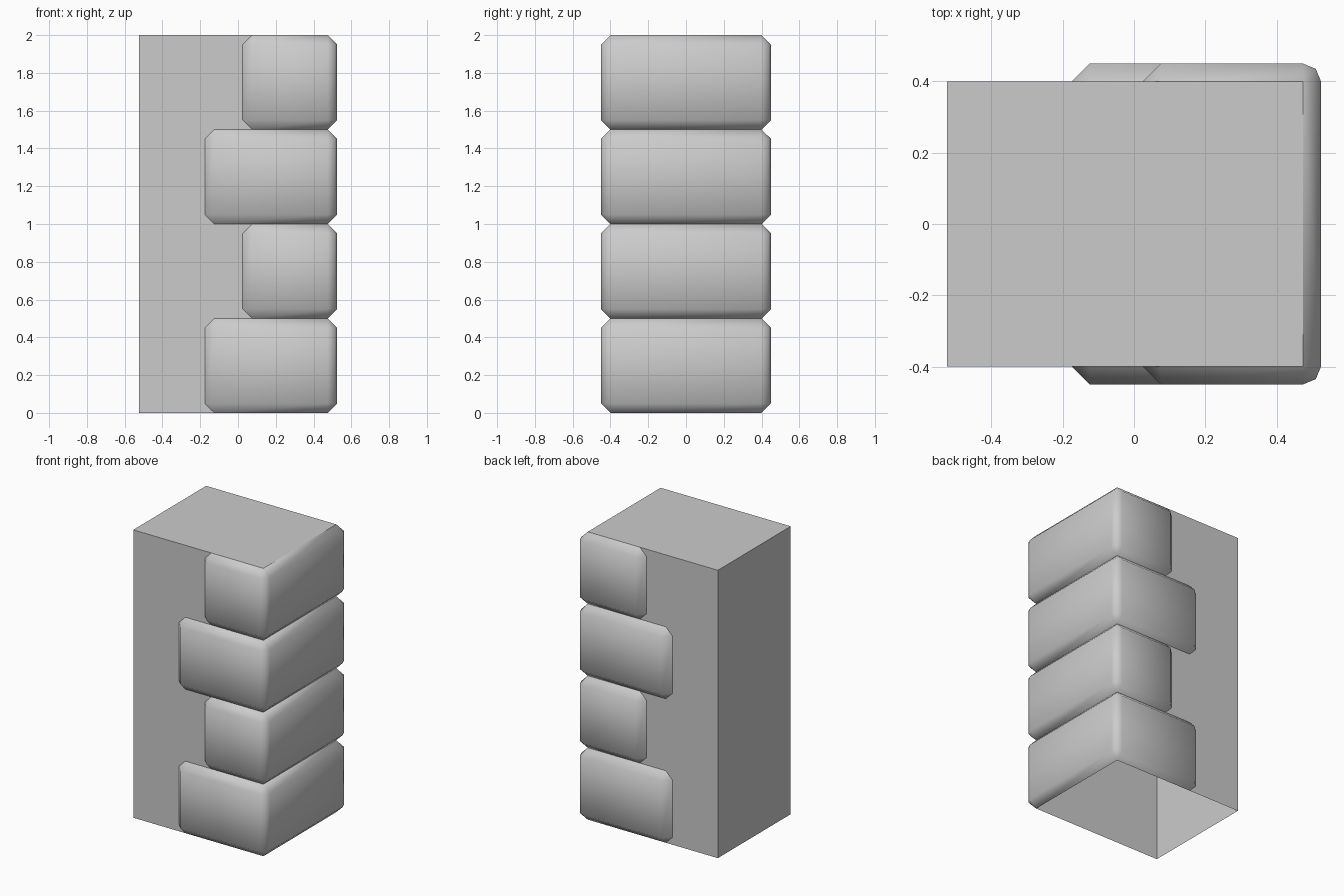
import bpy, bmesh
from math import cos, sin, radians
from mathutils import Matrix

if "Cube" in bpy.data.objects:
    bpy.data.objects.remove(bpy.data.objects["Cube"])

X_LEFT, X_RIGHT, HALF_Y = -0.525, 0.475, 0.4
HEIGHT, STONE_H, BEVEL = 2.0, 0.5, 0.05


def add_object(name, bm, smooth=False):
    me = bpy.data.meshes.new(name)
    for f in bm.faces:
        f.smooth = smooth
    bm.to_mesh(me)
    bm.free()
    ob = bpy.data.objects.new(name, me)
    bpy.context.collection.objects.link(ob)
    return ob


# Plain wall core, open at the bottom
bm = bmesh.new()
size = Matrix.Diagonal((X_RIGHT - X_LEFT, 2 * HALF_Y, HEIGHT, 1))
shift = Matrix.Translation(((X_LEFT + X_RIGHT) / 2, 0, HEIGHT / 2))
bmesh.ops.create_cube(bm, size=1, matrix=shift @ size)
bottom = [f for f in bm.faces if f.normal.z < -0.5]
bmesh.ops.delete(bm, geom=bottom, context='FACES_ONLY')
add_object("wall_core", bm)


# Corner stone wrapping front, right and back, with bevelled borders
def corner_stone(name, x_end, z0):
    xe = x_end + BEVEL
    # points on the wall surface with the directions they are pushed outward
    path = [(xe, -HALF_Y, (180, 270)),
            (X_RIGHT, -HALF_Y, (270, 315, 360)),
            (X_RIGHT, HALF_Y, (0, 45, 90)),
            (xe, HALF_Y, (90, 180))]
    rows = [(0, 0), (BEVEL, BEVEL), (STONE_H - BEVEL, BEVEL), (STONE_H, 0)]
    bm = bmesh.new()
    cols = []
    for x, y, angles in path:
        for a in angles:
            c, s = cos(radians(a)), sin(radians(a))
            cols.append([bm.verts.new((x + c * d, y + s * d, z0 + h))
                         for h, d in rows])
    for a, b in zip(cols, cols[1:]):
        for j in range(3):
            bm.faces.new((a[j], b[j], b[j + 1], a[j + 1]))
    bmesh.ops.remove_doubles(bm, verts=bm.verts[:], dist=1e-4)
    return add_object(name, bm, smooth=True)


# Alternate long and short stones up the wall
for i in range(4):
    long_stone = i % 2 == 0
    corner_stone(f"corner_stone_{i + 1}", -0.175 if long_stone else 0.025,
                 i * STONE_H)
